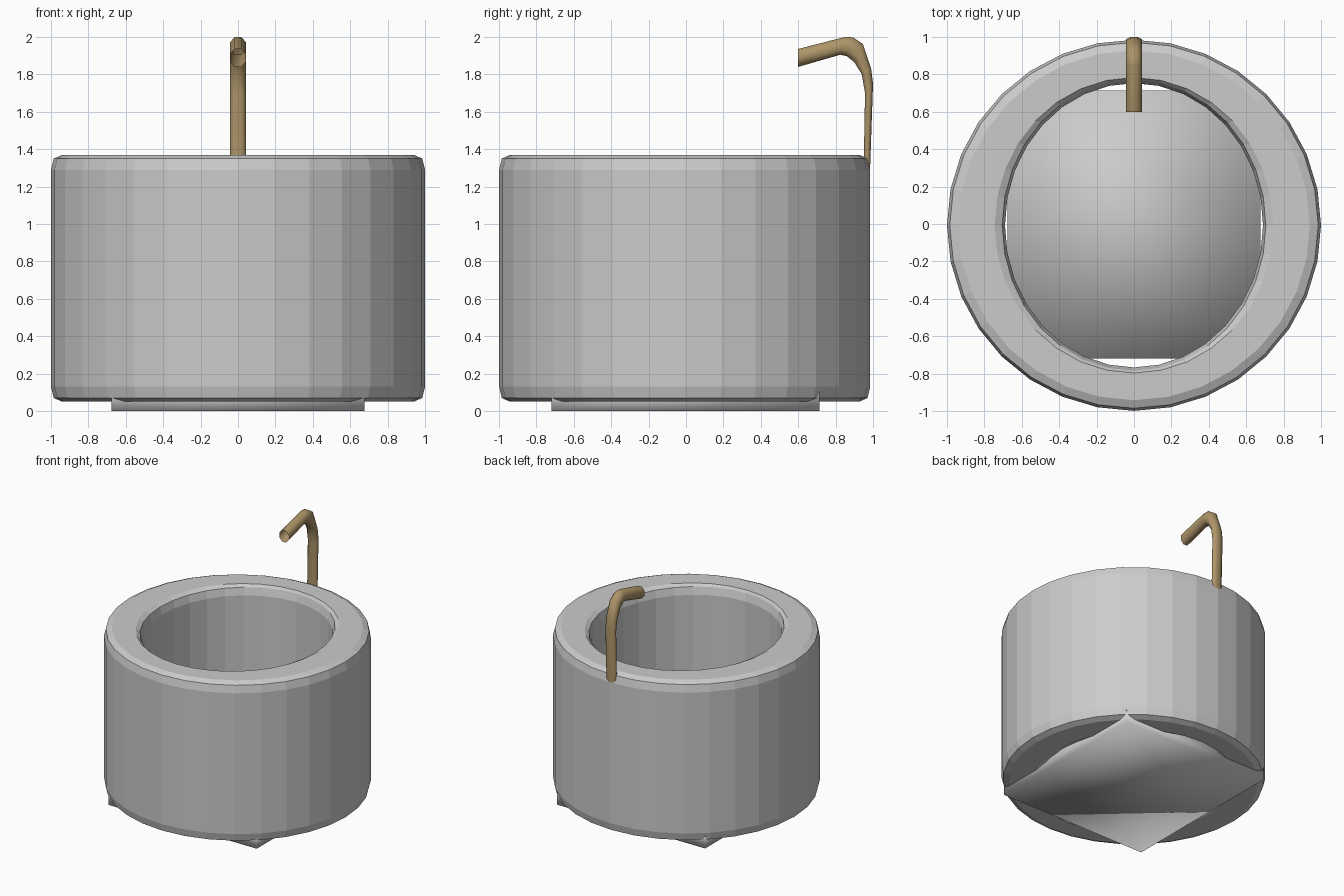
import bpy, bmesh, math

if "Cube" in bpy.data.objects:
    bpy.data.objects.remove(bpy.data.objects["Cube"])

CY = -0.007  # ring centre in y


def make_object(name, bm):
    bmesh.ops.recalc_face_normals(bm, faces=bm.faces)
    me = bpy.data.meshes.new(name)
    bm.to_mesh(me)
    bm.free()
    ob = bpy.data.objects.new(name, me)
    bpy.context.collection.objects.link(ob)
    return ob


def bridge(bm, a, b):
    n = len(a)
    for i in range(n):
        bm.faces.new((a[i], a[(i + 1) % n], b[(i + 1) % n], b[i]))


# Thick stone ring: round outside, oval hole, open at both ends
# profile entries: (x radius, y radius, z)
profile = [(0.94, 0.935, 0.05), (0.985, 0.978, 0.07), (1.0, 0.992, 0.13),
           (1.0, 0.992, 1.29), (0.985, 0.978, 1.35), (0.94, 0.935, 1.37),
           (0.745, 0.79, 1.37), (0.705, 0.777, 1.35), (0.69, 0.76, 1.29),
           (0.69, 0.76, 0.13), (0.705, 0.777, 0.07), (0.745, 0.79, 0.05)]
SEG = 32
bm = bmesh.new()
loops = []
for rx, ry, z in profile:
    loops.append([bm.verts.new((rx * math.cos(2 * math.pi * i / SEG),
                                CY + ry * math.sin(2 * math.pi * i / SEG), z))
                  for i in range(SEG)])
for k in range(len(loops)):
    bridge(bm, loops[k], loops[(k + 1) % len(loops)])
make_object("stone_ring", bm)

# Smooth-shaded base slab with a split on each side edge
bm = bmesh.new()
outline = [(-0.675, -0.72), (0.675, -0.72), (0.675, 0),
           (0.675, 0.715), (-0.675, 0.715), (-0.675, 0)]
low, high = [[bm.verts.new((x, y, z)) for x, y in outline] for z in (0, 0.12)]
bridge(bm, low, high)
bm.faces.new(low)
bm.faces.new(high)
for f in bm.faces:
    f.smooth = True
make_object("base_slab", bm)

# Bent hook: (outer y, z, inner y, z) along its path
path = [(0.984, 1.29, 0.95, 1.29), (1.0, 1.75, 0.957, 1.70),
        (0.99, 1.83, 0.94, 1.80), (0.946, 1.963, 0.90, 1.865),
        (0.893, 1.998, 0.86, 1.897), (0.85, 2.0, 0.825, 1.905),
        (0.6, 1.936, 0.6, 1.84)]
SIDES = 8
bm = bmesh.new()
loops = []
for y1, z1, y0, z0 in path:
    loop = []
    for i in range(SIDES):
        a = 2 * math.pi * (i + 0.5) / SIDES
        t = 0.5 + 0.5 * math.cos(a) / math.cos(math.pi / SIDES)
        loop.append(bm.verts.new((0.046 * math.sin(a),
                                  y0 + (y1 - y0) * t, z0 + (z1 - z0) * t)))
    loops.append(loop)
for a, b in zip(loops, loops[1:]):
    bridge(bm, a, b)
for f in bm.faces:
    f.smooth = True
hook = make_object("hook", bm)
mat = bpy.data.materials.new("hook_tan")
mat.diffuse_color = (0.42, 0.30, 0.14, 1)
mat.use_nodes = True
mat.node_tree.nodes["Principled BSDF"].inputs["Base Color"].default_value = mat.diffuse_color
hook.data.materials.append(mat)
